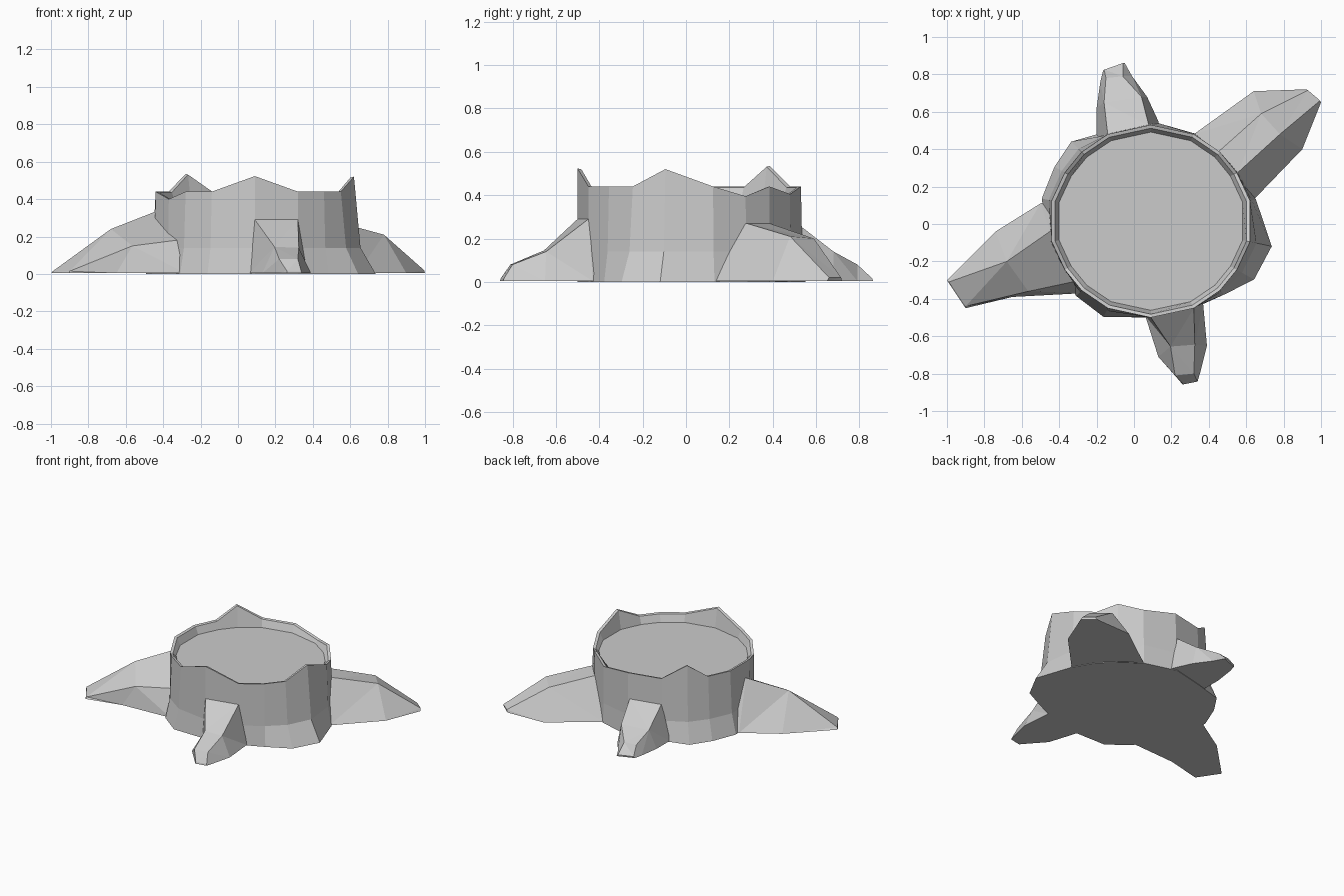
import bpy, bmesh
from mathutils import Vector

if "Cube" in bpy.data.objects:
    bpy.data.objects.remove(bpy.data.objects["Cube"])

CX, CY = 0.09, 0.015


def make_object(name, bm):
    bmesh.ops.recalc_face_normals(bm, faces=bm.faces)
    me = bpy.data.meshes.new(name)
    bm.to_mesh(me)
    bm.free()
    ob = bpy.data.objects.new(name, me)
    bpy.context.collection.objects.link(ob)
    return ob


def loft(name, rings):
    """Closed skin through rings of equal point count, capped at both ends."""
    bm = bmesh.new()
    vs = [[bm.verts.new(p) for p in r] for r in rings]
    n = len(rings[0])
    for a, b in zip(vs, vs[1:]):
        for i in range(n):
            bm.faces.new((a[i], a[(i + 1) % n], b[(i + 1) % n], b[i]))
    bm.faces.new(vs[0])
    bm.faces.new(vs[-1])
    return make_object(name, bm)


# Trunk outline: a quarter mirrored into an 18-sided loop, starting at the front
quarter = [(.23, -.465), (.37, -.37), (.46, -.26), (.53, -.11)]
right = quarter + [(x, -y) for x, y in reversed(quarter)]
outline = [(0, -.515)] + right + [(0, .515)] + [(-x, y) for x, y in reversed(right)]

# Jagged rim heights and flare of the foot, by outline index
rim = [.44] * 18
for i, z in {0: .523, 4: .52, 6: .395, 8: .405, 11: .535, 15: .40}.items():
    rim[i] = z
flare = [1, 1, 1.06, 1.2, 1.22, 1.06, 1.03, 1, 1.01, 1.04, 1.03, 1.15, 1.12,
         1.1, 1.04, 1.02, 1.08, 1.1]


def ring(scale, height):
    return [(CX + x * scale(i), CY + y * scale(i), height(i))
            for i, (x, y) in enumerate(outline)]


stump = loft("stump_trunk", [
    ring(lambda i: flare[i], lambda i: 0),
    ring(lambda i: 1 + (flare[i] - 1) * .3, lambda i: .14),
    ring(lambda i: 1, lambda i: rim[i]),
    ring(lambda i: .965, lambda i: rim[i] - .004),
    ring(lambda i: .925, lambda i: .385),
])

# Roots: each section is base, crest, crest, base, running from trunk to tip
G = .004
roots = {
    "right_back_root": [
        [(.32, .48, G), (.45, .385, .27), (.56, .28, .27), (.64, .13, G)],
        [(.64, .71, G), (.68, .59, .20), (.78, .48, .21), (.90, .40, G)],
        [(.92, .72, G), (.93, .715, .02), (.995, .66, .02), (1.0, .65, G)]],
    "back_root": [
        [(-.20, .47, G), (-.14, .475, .26), (.08, .525, .26), (.13, .55, G)],
        [(-.20, .62, G), (-.16, .65, .14), (.04, .68, .14), (.07, .68, G)],
        [(-.18, .76, G), (-.15, .78, .08), (-.06, .79, .08), (-.01, .79, G)],
        [(-.165, .82, G), (-.16, .825, .015), (-.06, .86, .015), (-.05, .862, G)]],
    "left_root": [
        [(-.50, .11, G), (-.45, -.04, .33), (-.33, -.31, .18), (-.28, -.37, G)],
        [(-.74, -.04, G), (-.68, -.20, .24), (-.565, -.36, .15), (-.65, -.39, G)],
        [(-1.0, -.30, G), (-.99, -.31, .015), (-.90, -.44, .015), (-.90, -.45, G)]],
    "front_root": [
        [(.06, -.49, G), (.09, -.50, .29), (.32, -.45, .29), (.37, -.43, G)],
        [(.13, -.71, G), (.195, -.655, .145), (.325, -.645, .14), (.39, -.65, G)],
        [(.21, -.80, G), (.22, -.81, .08), (.32, -.80, .08), (.355, -.79, G)],
        [(.26, -.858, G), (.262, -.855, .015), (.338, -.84, .015), (.34, -.842, G)]],
}

for name, sections in roots.items():
    # Extra first section buried inside the trunk so the union is clean
    mid = sum((Vector(p[:2]) for p in sections[0]), Vector((0, 0))) / 4
    pull = (Vector((CX, CY)) - mid) * .35
    buried = [(x + pull.x, y + pull.y, z) for x, y, z in sections[0]]
    root = loft(name, [buried] + sections)
    # Flat-faced roots: split bent quads into triangles
    bm = bmesh.new()
    bm.from_mesh(root.data)
    bmesh.ops.triangulate(bm, faces=bm.faces)
    bm.to_mesh(root.data)
    bm.free()
    root.hide_render = True
    root.hide_set(True)
    mod = stump.modifiers.new(name, 'BOOLEAN')
    mod.operation = 'UNION'
    mod.solver = 'EXACT'
    mod.object = root

# Bake the union and drop the separate root helpers
bpy.context.view_layer.objects.active = stump
for mod in list(stump.modifiers):
    bpy.ops.object.modifier_apply(modifier=mod.name)
for name in roots:
    bpy.data.objects.remove(bpy.data.objects[name])
stump.name = "tree_stump"
